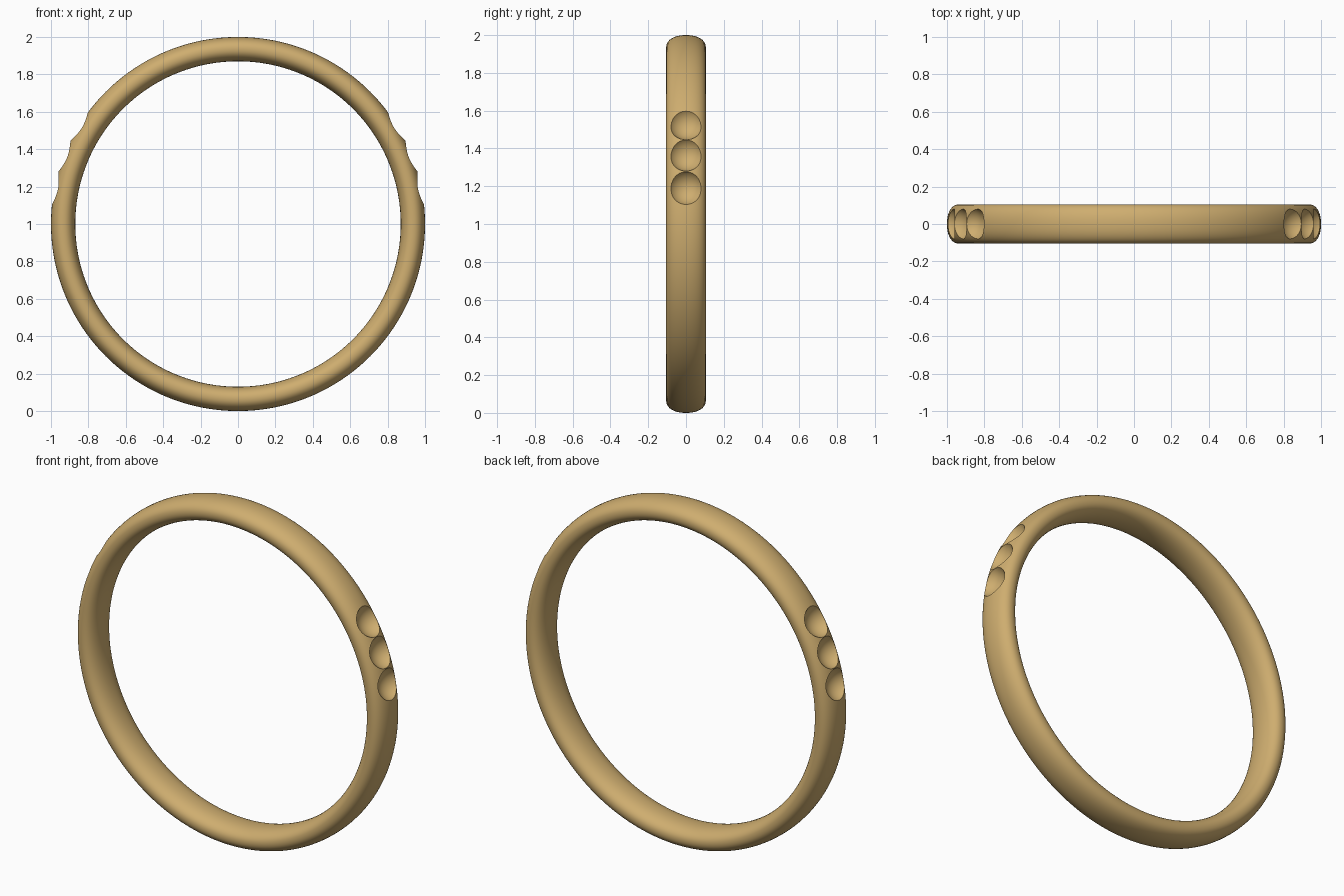
import bpy, bmesh, math
from mathutils import Matrix

if "Cube" in bpy.data.objects:
    bpy.data.objects.remove(bpy.data.objects["Cube"])

MID_R, HALF_T, HALF_W = 0.935, 0.065, 0.105   # band section
POWER = 2.2                                    # slightly squared oval section
SEG, SIDES = 192, 40

gold = bpy.data.materials.new("gold")
gold.diffuse_color = (0.62, 0.42, 0.16, 1)
gold.use_nodes = True
gold.node_tree.nodes["Principled BSDF"].inputs["Base Color"].default_value = gold.diffuse_color


def make_object(name, bm):
    mesh = bpy.data.meshes.new(name)
    bmesh.ops.recalc_face_normals(bm, faces=bm.faces)
    bm.to_mesh(mesh)
    bm.free()
    ob = bpy.data.objects.new(name, mesh)
    bpy.context.collection.objects.link(ob)
    return ob


def sq(v):
    return math.copysign(abs(v) ** (2 / POWER), v)


# Band: rounded section swept around the y axis
bm = bmesh.new()
rings = []
for i in range(SEG):
    a = 2 * math.pi * i / SEG
    ring = []
    for j in range(SIDES):
        t = 2 * math.pi * j / SIDES
        r = MID_R + HALF_T * sq(math.cos(t))
        ring.append(bm.verts.new((r * math.cos(a), HALF_W * sq(math.sin(t)), 1 + r * math.sin(a))))
    rings.append(ring)
for i in range(SEG):
    p, q = rings[i], rings[(i + 1) % SEG]
    for j in range(SIDES):
        k = (j + 1) % SIDES
        bm.faces.new((p[j], p[k], q[k], q[j]))
band = make_object("ring_band", bm)
band.data.materials.append(gold)

# Round dimples: three on each shoulder, cut with spheres
bpy.context.view_layer.objects.active = band
band.select_set(True)
for side in (1, -1):
    for deg in (31.6, 21.35, 11.0):
        a = math.radians(deg)
        bm = bmesh.new()
        turn = Matrix.Rotation(math.pi / 2 - side * (math.pi / 2 - 0) + 0, 4, 'Y')
        place = Matrix.Translation((side * 1.036 * math.cos(a), 0, 1 + 1.036 * math.sin(a)))
        aim = Matrix.Rotation(side * (math.pi / 2 - a), 4, 'Y')
        bmesh.ops.create_uvsphere(bm, u_segments=48, v_segments=32, radius=0.097, matrix=place @ aim)
        cutter = make_object("dimple_cutter", bm)
        cutter.hide_render = True
        cutter.data.materials.append(gold)
        mod = band.modifiers.new("dimple", 'BOOLEAN')
        mod.operation = 'DIFFERENCE'
        mod.solver = 'EXACT'
        mod.object = cutter
        bpy.ops.object.modifier_apply(modifier=mod.name)
        bpy.data.objects.remove(cutter)

bpy.ops.object.shade_smooth_by_angle(angle=math.radians(30))
